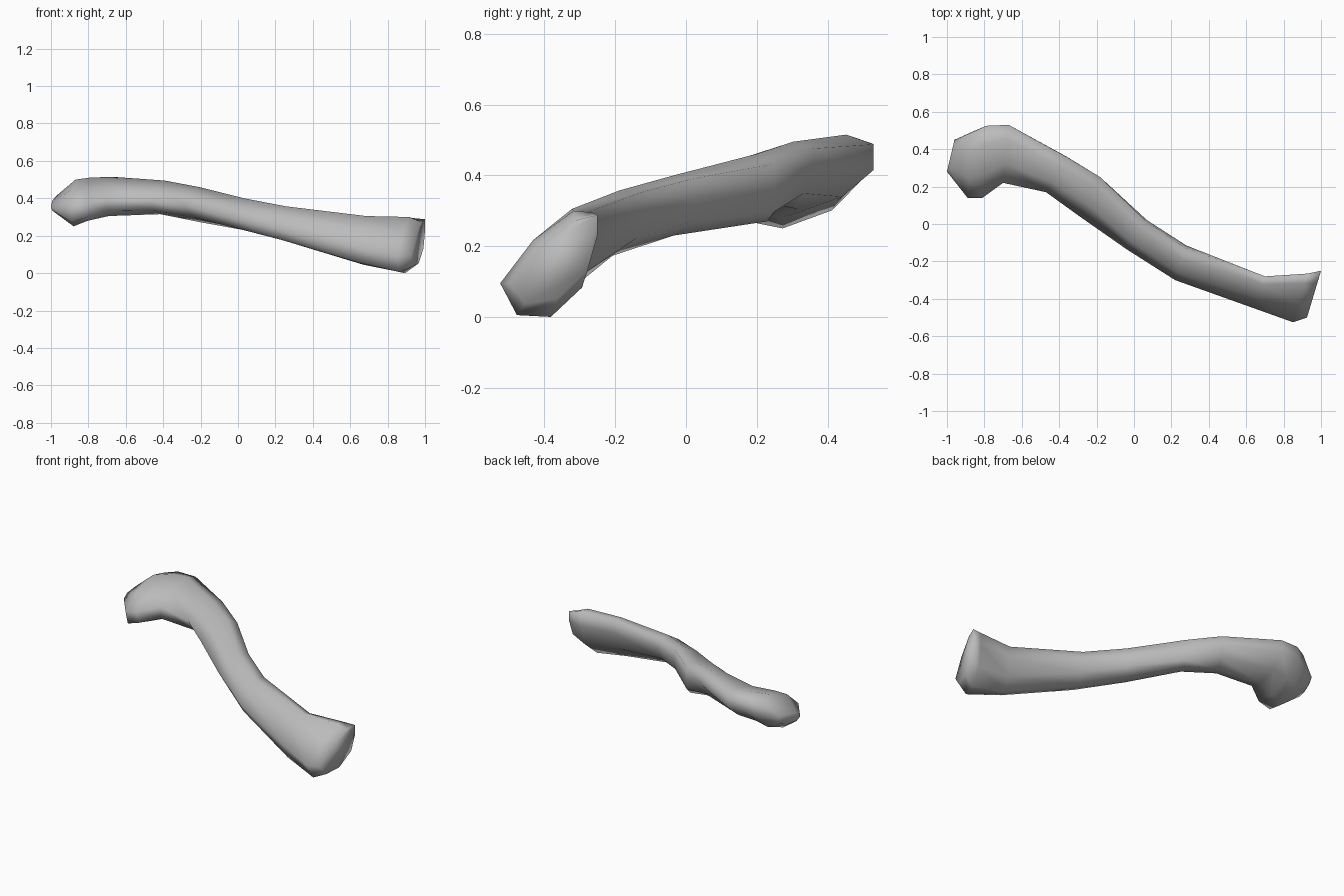
import bpy
import bmesh
import math
from mathutils import Vector

cube = bpy.data.objects.get("Cube")
if cube:
    bpy.data.objects.remove(cube)

SIDES = 8

# Cross-sections along the shaft:
# front edge, back edge, half height, backward lean of the top and of the bottom
SECTIONS = [
    ((-1.0, .28, .36), (-.96, .45, .39), .035, 0, 0),         # rounded knob tip
    ((-.89, .14, .36), (-.86, .495, .40), .125, .4, -.25),    # knob
    ((-.81, .14, .38), (-.79, .525, .42), .115, .5, -.3),
    ((-.70, .22, .41), (-.67, .53, .42), .105, .5, -.4),      # neck
    ((-.47, .17, .40), (-.36, .36, .42), .09, .4, 0),
    ((-.29, .04, .37), (-.18, .25, .37), .095, .5, .8),       # sharp back corner
    ((-.04, -.135, .30), (.07, .02, .34), .085, .3, .3),      # thin middle
    ((.22, -.30, .24), (.28, -.115, .30), .092, .2, 0),
    ((.64, -.45, .14), (.70, -.28, .22), .13, .5, 0),
    ((.85, -.525, .10), (.93, -.265, .21), .15, .6, .1),      # flared end
    ((.925, -.50, .10), (1.0, -.25, .235), .11, .5, .1),
]


def ring(bm, front, back, half_height, top_lean, bottom_lean):
    """Add one oval loop of vertices with its top and bottom shifted sideways."""
    front, back = Vector(front), Vector(back)
    centre, side = (front + back) / 2, (back - front) / 2
    loop = []
    for i in range(SIDES):
        angle = 2 * math.pi * i / SIDES
        across, height = math.cos(angle), math.sin(angle)
        lean = top_lean if height > 0 else bottom_lean
        shifted = max(-1, min(1, across + lean * abs(height)))
        co = centre + side * shifted
        # The tilt follows the unshifted oval so the height stays as given
        co.z = centre.z + side.z * across + half_height * height
        loop.append(bm.verts.new(co))
    return loop


grey = bpy.data.materials.new("bone grey")
grey.use_nodes = True
colour = (.5, .5, .5, 1)
grey.diffuse_color = colour
grey.node_tree.nodes["Principled BSDF"].inputs["Base Color"].default_value = colour

# Skin the sections into one closed shaft
bm = bmesh.new()
rings = [ring(bm, *s) for s in SECTIONS]
for a, b in zip(rings, rings[1:]):
    for i in range(SIDES):
        j = (i + 1) % SIDES
        bm.faces.new((a[i], a[j], b[j], b[i]))
for end in (rings[0], rings[-1]):
    bm.faces.new(end)
bmesh.ops.recalc_face_normals(bm, faces=bm.faces)
for face in bm.faces:
    face.smooth = True

# Rest the lowest point on the ground
lowest = min(v.co.z for v in bm.verts)
bmesh.ops.translate(bm, verts=bm.verts, vec=(0, 0, -lowest))

mesh = bpy.data.meshes.new("bone_shaft")
bm.to_mesh(mesh)
bm.free()
mesh.materials.append(grey)
bone = bpy.data.objects.new("bone_shaft", mesh)
bpy.context.collection.objects.link(bone)
